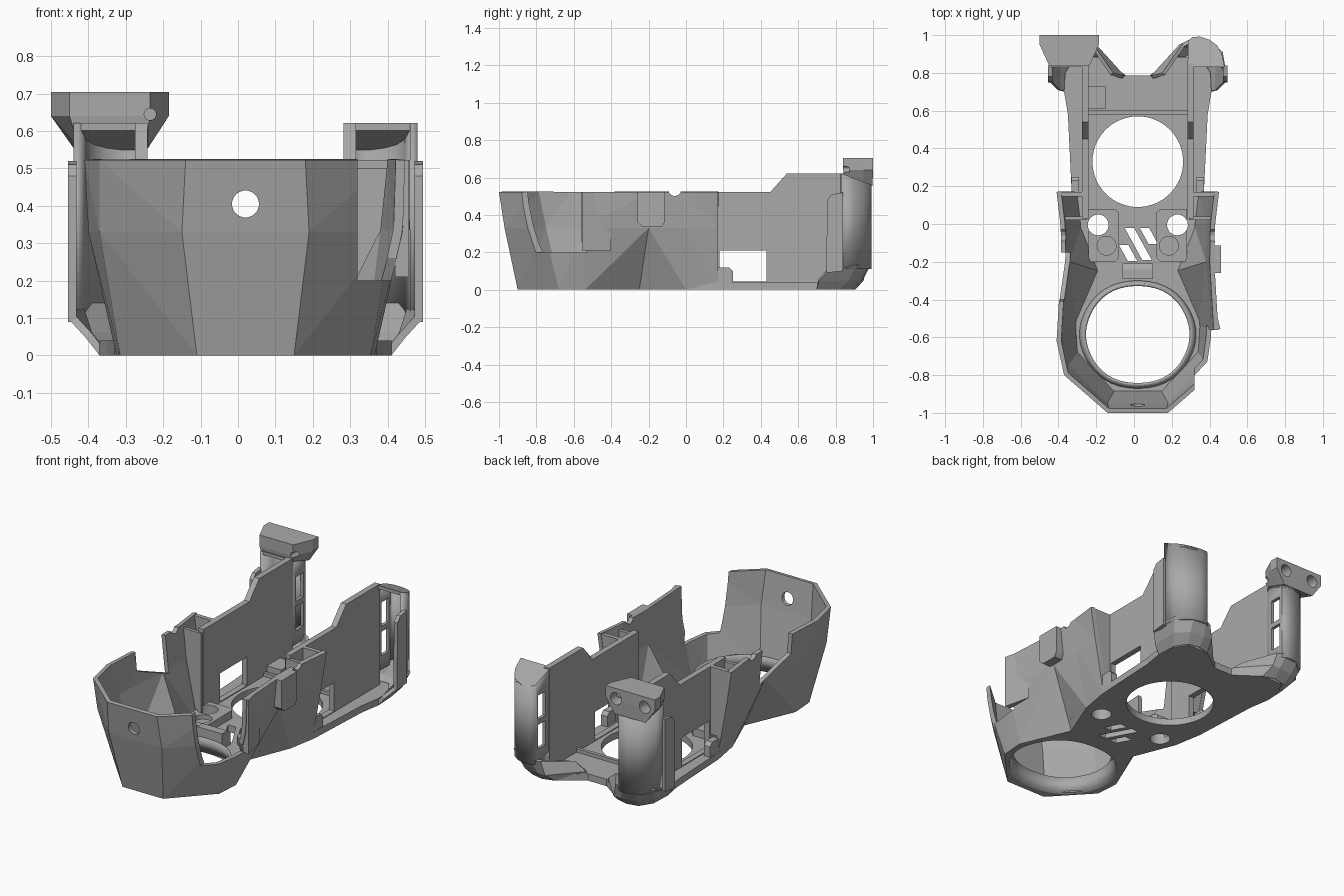
import bpy, bmesh, math

if "Cube" in bpy.data.objects:
    bpy.data.objects.remove(bpy.data.objects["Cube"])

CX = 0.02  # symmetry plane of the body
grey = bpy.data.materials.new("mid_grey")
grey.diffuse_color = (0.4, 0.4, 0.4, 1)
grey.use_nodes = True
grey.node_tree.nodes["Principled BSDF"].inputs["Base Color"].default_value = grey.diffuse_color


def finish(name, bm, mirror=False, smooth=False, normals=True):
    if normals:
        bmesh.ops.recalc_face_normals(bm, faces=bm.faces)
    me = bpy.data.meshes.new(name)
    bm.to_mesh(me)
    bm.free()
    ob = bpy.data.objects.new(name, me)
    bpy.context.collection.objects.link(ob)
    ob.location.x = CX
    me.materials.append(grey)
    if mirror:
        m = ob.modifiers.new("mirror", 'MIRROR')
        m.use_mirror_merge = False
    if smooth:
        bpy.ops.object.select_all(action='DESELECT')
        bpy.context.view_layer.objects.active = ob
        ob.select_set(True)
        bpy.ops.object.shade_smooth_by_angle(angle=math.radians(35))
    return ob


def add_prism(bm, pts, a, b, axis='z'):
    put = {'x': lambda p, h: (h, p[0], p[1]),
           'y': lambda p, h: (p[0], h, p[1]),
           'z': lambda p, h: (p[0], p[1], h)}[axis]
    lo = [bm.verts.new(put(p, a)) for p in pts]
    hi = [bm.verts.new(put(p, b)) for p in pts]
    bm.faces.new(lo)
    bm.faces.new(hi)
    for i in range(len(pts)):
        j = (i + 1) % len(pts)
        bm.faces.new((lo[i], lo[j], hi[j], hi[i]))


def rect(x0, x1, y0, y1):
    return [(x0, y0), (x1, y0), (x1, y1), (x0, y1)]


def oval(x, y, r, n=32):
    return [(x + r * math.cos(2 * math.pi * i / n), y + r * math.sin(2 * math.pi * i / n)) for i in range(n)]


def round_hex(w, side, dy, y=-.585):
    """Hexagon with corners rounded by repeated corner cutting."""
    p = [(w, y + dy), (-w, y + dy), (-side, y), (-w, y - dy), (w, y - dy), (side, y)]
    for _ in range(3):
        q = []
        for (ax, ay), (bx, by) in zip(p, p[1:] + p[:1]):
            q += [(.75 * ax + .25 * bx, .75 * ay + .25 * by), (.25 * ax + .75 * bx, .25 * ay + .75 * by)]
        p = q
    return p


def prism(name, pts, a, b, axis='z', **kw):
    bm = bmesh.new()
    add_prism(bm, pts, a, b, axis)
    return finish(name, bm, **kw)


def strip(name, rows, thick, closed=False, facets=False, **kw):
    """Loft through rows of points, thickened to one side."""
    bm = bmesh.new()
    vs = [[bm.verts.new(p) for p in r] for r in rows]
    n = len(rows[0])
    for a, b in zip(vs, vs[1:]):
        for i in range(n if closed else n - 1):
            j = (i + 1) % n
            bm.faces.new((a[j], a[i], b[i], b[j]))
    if facets:
        bmesh.ops.triangulate(bm, faces=bm.faces, quad_method='SHORT_EDGE')
    ob = finish(name, bm, normals=False, **kw)
    s = ob.modifiers.new("thickness", 'SOLIDIFY')
    s.thickness, s.offset = thick, -1
    return ob


def cut(ob, name, prisms):
    bm = bmesh.new()
    for p in prisms:
        add_prism(bm, *p)
    c = finish(name, bm)
    c.hide_render = True
    c.hide_viewport = True
    c.display_type = 'WIRE'
    m = ob.modifiers.new("cut", 'BOOLEAN')
    m.object, m.operation, m.solver = c, 'DIFFERENCE', 'EXACT'


# faceted front shell: half outlines at three heights, mirrored into one strip
half = [
    (0.00, [(.34, .17), (.32, 0), (.22, -.25), (.345, -.54), (.335, -.68), (.13, -.90)]),
    (0.33, [(.40, .17), (.39, 0), (.385, -.20), (.42, -.55), (.39, -.76), (.17, -.97)]),
    (0.522, [(.43, .17), (.41, 0), (.405, -.20), (.43, -.62), (.39, -.80), (.16, -1.0)])]
rows = [[(x, y, z) for x, y in h] + [(-x, y, z) for x, y in reversed(h)] for z, h in half]
shell = strip("front_shell", rows, 0.025, facets=True)
right_gap = [(-.90, .7), (-.88, .27), (-.80, .20), (-.53, .20), (-.56, .26), (-.56, .7)]
left_gap = [(-.40, .41), (-.15, .31), (-.15, .7), (-.42, .7)]
cut(shell, "shell_cutter", [
    (right_gap, .30, .7, 'x'),
    (left_gap, -.7, -.25, 'x'),
    (oval(-.06, .535, .034, 12), .2, .7, 'x'),
    (oval(-.06, .535, .034, 12), -.7, -.2, 'x'),
    (oval(0, .405, .036), -1.1, -.85, 'y')])

# floor plate with its openings
fl = [(.06, .785), (.2, .885), (.33, .885), (.385, .80), (.39, .70), (.37, .58), (.35, .17),
      (.32, 0), (.22, -.25), (.342, -.54), (.332, -.68), (.13, -.895)]
floor = prism("floor", fl + [(-x, y) for x, y in reversed(fl)], 0, .04)


def slot(x, y, length):
    return [(x, y), (x + .05, y), (x + .05 + length * .55, y - length), (x + length * .55, y - length)]


cut(floor, "floor_cutter", [
    (oval(0, .33, .24, 64), -.1, .2),
    (round_hex(.18, .35, .28), -.1, .2),
    (oval(.21, -.005, .055), -.1, .2),
    (oval(-.21, -.005, .055), -.1, .2),
    (slot(-.07, -.02, .17), -.1, .2),
    (slot(.01, -.02, .085), -.1, .2),
    (slot(-.10, -.11, .085), -.1, .2)])

# tapered rim round the front opening
rim = [[(x, y, z) for x, y in round_hex(w, s, d)]
       for w, s, d, z in ((.18, .35, .28, 0), (.165, .31, .256, .09))]
strip("opening_rim", rim, 0.015, closed=True, smooth=True)

# screw pads
pad = prism("screw_pad", [(.10, -.18), (.12, -.20), (.26, -.20), (.26, .08), (.12, .08), (.10, .06)],
            .04, .085, mirror=True)
cut(pad, "pad_cutter", [(oval(s * x, y, r), z, .2) for s in (1, -1)
                        for x, y, r, z in ((.21, -.005, .055, 0), (.165, -.115, .05, .06))])

# upright inner walls with a low window
wall = prism("side_wall", [(.03, .03), (.03, .522), (.45, .522), (.54, .622), (.85, .622), (.85, .03)],
             .262, .296, 'x', mirror=True)
cut(wall, "window_cutter", [(rect(.18, .43, .045, .21), -.5, .5, 'x')])

# pocket walls joining shell and inner walls
prism("rear_pocket_wall", [(.27, .13), (.36, .13), (.395, .33), (.425, .522), (.27, .522)],
      .145, .17, 'y', mirror=True)
prism("front_pocket_wall", [(.27, .02), (.315, .02), (.385, .33), (.405, .50), (.27, .50)],
      .02, .04, 'y', mirror=True)
prism("wall_bracket", [(.17, .03), (.25, .03), (.25, .10), (.23, .12), (.17, .12)],
      .31, .35, 'x', mirror=True)

# flared feet and rear columns
foot = [
    [(.06, .785, 0), (.2, .885, 0), (.27, .905, 0), (.34, .89, 0), (.385, .82, 0), (.39, .70, 0)],
    [(.07, .785, .05), (.22, .95, .05), (.27, .945, .05), (.36, .935, .05), (.425, .87, .05), (.425, .71, .045)],
    [(.13, .80, .10), (.24, .96, .13), (.29, .985, .13), (.37, .98, .13), (.45, .91, .13), (.475, .76, .10)]]
strip("foot", foot, 0.02, mirror=True)
plan = [(.264, .83), (.266, .97), (.29, .99), (.33, .992), (.38, .975), (.42, .945),
        (.445, .90), (.46, .83)]


def roof(y):
    return .622 - .375 * (y - .83)


column = strip("rear_column", [[(x, y, .11) for x, y in plan],
                               [(x, y, roof(y)) for x, y in plan]], 0.02, mirror=True, smooth=True)
cut(column, "slot_cutter", [(rect(s * .28 - .04, s * .28 + .04, .88, .95), a, b, 'z')
                            for s in (1, -1) for a, b in ((.19, .33), (.36, .50))])
# sloping cap closing each column
bm = bmesh.new()
lids = [[bm.verts.new((x, y, roof(y) - d)) for x, y in plan] for d in (0, .02)]
for lid in lids:
    bm.faces.new(lid)
for i in range(len(plan)):
    j = (i + 1) % len(plan)
    bm.faces.new((lids[0][i], lids[0][j], lids[1][j], lids[1][i]))
finish("column_cap", bm, mirror=True)
# outer flange of each column
prism("column_flange", [(.75, .09), (.84, .10), (.84, .52), (.78, .51), (.755, .48)],
      .452, .475, 'x', mirror=True)

# screw block on top of the left column
bm = bmesh.new()
sections = [(.705, -.50, -.185, .84, 1.0, 0), (.64, -.50, -.185, .84, 1.0, 0),
            (.555, -.44, -.24, .845, .997, .05)]
rings = []
for z, xl, xr, y0, y1, lift in sections:
    k = .05 if z > .6 else 0
    rings.append([bm.verts.new((x - CX, y, z + lift * (y1 - y) / (y1 - y0))) for x, y in
                  ((xl + k, y0), (xr - k, y0), (xr, y1 - .05), (xr, y1), (xl, y1), (xl, y1 - .05))])
for a, b in zip(rings, rings[1:]):
    for i in range(6):
        j = (i + 1) % 6
        bm.faces.new((a[i], a[j], b[j], b[i]))
bm.faces.new(rings[0])
bm.faces.new(rings[-1])
block = finish("screw_block", bm)
cut(block, "screw_cutter", [(oval(x - CX, .645, .035, 24), .93, 1.1, 'y') for x in (-.435, -.25)]
    + [(oval(-.235 - CX, .645, .016, 16), .7, .95, 'y')])

# small fittings
prism("rear_ridge", rect(-.265, .265, .58, .60), .03, .06)
prism("small_box", rect(-.265, -.17, .61, .73), .03, .09)
prism("centre_clip", [(-.29, .03), (-.21, .03), (-.21, .11), (-.24, .13), (-.29, .13)], -.08, .08, 'x')
prism("side_clip", [(-.26, .36), (-.23, .335), (-.13, .335), (-.115, .36), (-.115, .522), (-.26, .522)],
      .385, .44, 'x')
prism("edge_flange", [(.40, -.40), (.437, -.555), (.40, -.555)], .21, .522)
